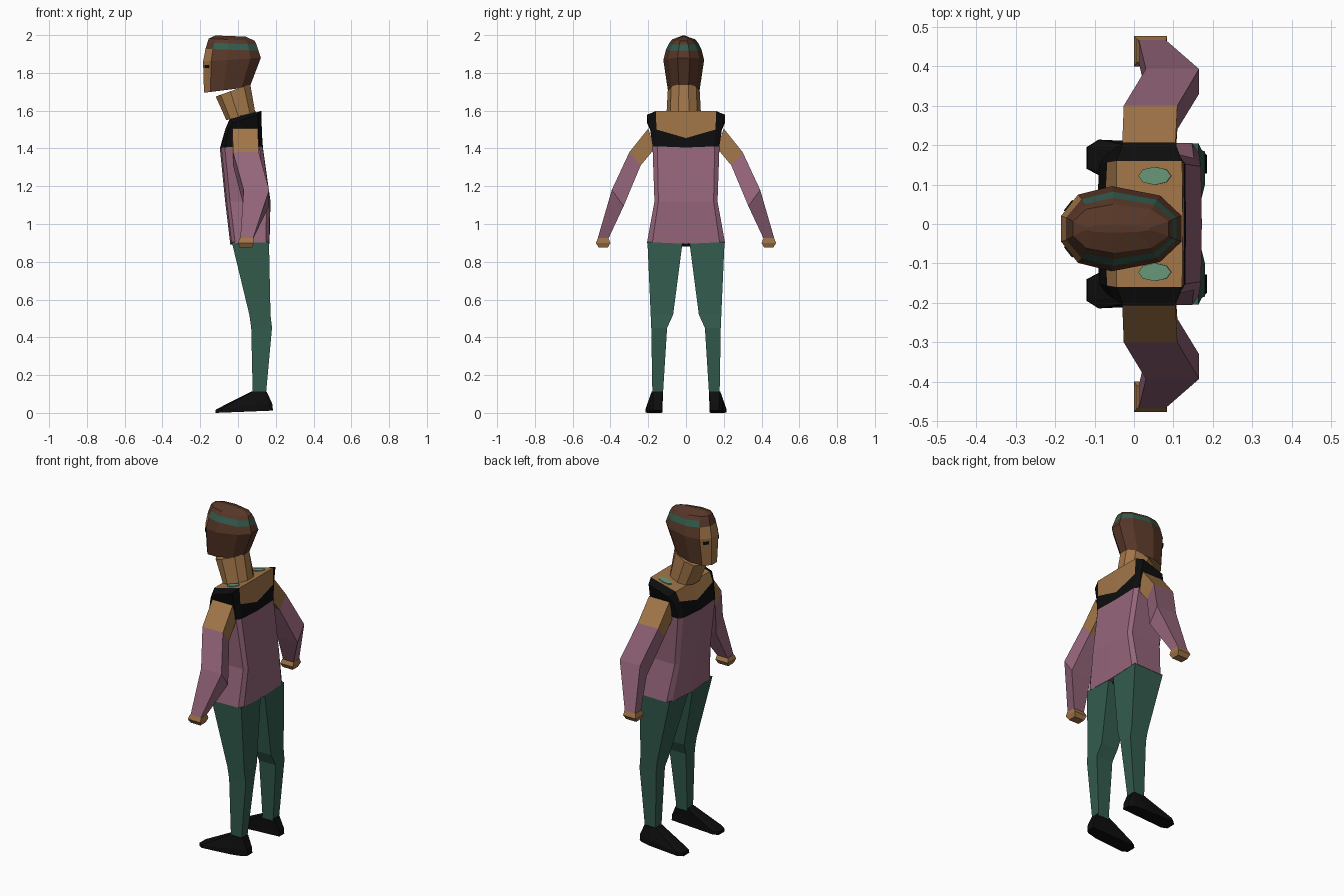
import bpy, bmesh, math
from mathutils import Matrix, Vector

if "Cube" in bpy.data.objects:
    bpy.data.objects.remove(bpy.data.objects["Cube"])


def mat(name, rgb):
    m = bpy.data.materials.new(name)
    m.diffuse_color = (*rgb, 1)
    m.use_nodes = True
    m.node_tree.nodes["Principled BSDF"].inputs["Base Color"].default_value = m.diffuse_color
    return m


SKIN = mat("skin", (0.36, 0.18, 0.065))
PINK = mat("mauve cloth", (0.30, 0.13, 0.195))
GREEN = mat("green cloth", (0.033, 0.105, 0.073))
BLACK = mat("black trim", (0.004, 0.004, 0.004))
HAIR = mat("brown hair", (0.095, 0.038, 0.021))
TEAL = mat("pale teal", (0.14, 0.30, 0.19))


def finish(name, bm, mats, rule=None, mirror=False):
    bmesh.ops.recalc_face_normals(bm, faces=bm.faces)
    for f in bm.faces:
        f.normal_update()
        if rule:
            f.material_index = rule(f.calc_center_median(), f.normal)
    me = bpy.data.meshes.new(name)
    bm.to_mesh(me)
    bm.free()
    for m in mats:
        me.materials.append(m)
    ob = bpy.data.objects.new(name, me)
    bpy.context.collection.objects.link(ob)
    if mirror:
        mod = ob.modifiers.new("mirror", 'MIRROR')
        mod.use_axis = (False, True, False)
        mod.use_mirror_merge = False
    return ob


def loft(name, rings, mats, rule=None, mirror=False, strip_caps=False):
    """Skin a list of equal-length point rings and close both ends."""
    bm = bmesh.new()
    vs = [[bm.verts.new(p) for p in r] for r in rings]
    n = len(rings[0])
    for a, b in zip(vs, vs[1:]):
        for i in range(n):
            j = (i + 1) % n
            bm.faces.new((a[i], a[j], b[j], b[i]))
    for r in (vs[0], vs[-1]):
        if strip_caps:   # ring order is symmetric, so join opposite points
            for i in range(n // 2 - 1):
                q = [r[i], r[i + 1], r[n - 2 - i], r[n - 1 - i]]
                bm.faces.new(q)
        else:
            bm.faces.new(r)
    return finish(name, bm, mats, rule, mirror)


def box_ring(z, x0, x1, y0, y1):
    return [(x0, y0, z), (x1, y0, z), (x1, y1, z), (x0, y1, z)]


# Shoes
sole = [(-.12, .14), (-.12, .195), (-.09, .214), (.10, .205),
        (.165, .192), (.185, .175), (.185, .128), (-.09, .124)]
ankle = [(.07, .13), (.07, .165), (.075, .18), (.11, .182),
         (.145, .182), (.152, .175), (.152, .122), (.075, .122)]
loft("shoe", [[(x, y, 0.012 * (x + .12) / .3) for x, y in sole],
              [(x * .98, y, .018 + .03 * (x + .12) / .3) for x, y in sole],
              [(x, y, .112) for x, y in ankle]], [BLACK], mirror=True)

# Trouser legs
loft("trouser_leg", [box_ring(.10, .078, .148, .122, .178),
                     box_ring(.45, .070, .180, .100, .184),
                     box_ring(.52, .060, .172, .068, .187),
                     box_ring(.905, -.033, .164, .018, .204)],
     [GREEN], mirror=True)
loft("crotch", [box_ring(.882, .03, .13, -.02, .02),
                box_ring(.92, .02, .15, -.03, .03)], [BLACK])


# Torso: mauve top, black neckline and shoulder straps, bare upper chest
def torso_ring(xf, xb, win, wout, zf, zb, zi, zo, ridge=.008, cut=.018):
    half = [(xf - ridge, 0, zf), (xf, win, zf + zi),
            (xf + cut, wout, zf + zo), (xb - cut, wout, zb + zo),
            (xb, win, zb + zi), (xb + .002, 0, zb)]
    # start on one side so opposite points pair across the caps
    front, back = half[:3], half[3:]
    neg = lambda p: (p[0], -p[1], p[2])
    return ([neg(p) for p in front[:0:-1]] + front
            + back + [neg(p) for p in back[1::-1]])


def torso_rule(c, n):
    if c.z < 1.405:
        return 0
    return 2 if abs(c.y) < .12 and c.z > 1.49 else 1


loft("torso", [torso_ring(-.033, .165, .178, .206, .892, .895, .008, .008),
               torso_ring(-.06, .170, .146, .167, 1.12, 1.12, 0, 0),
               torso_ring(-.088, .130, .152, .177, 1.40, 1.405, .006, .006),
               torso_ring(-.068, .125, .156, .190, 1.455, 1.455, .045, .045),
               torso_ring(-.045, .122, .160, .207, 1.555, 1.598, 0, -.02, 0)],
     [PINK, BLACK, SKIN], torso_rule, strip_caps=True)


# Arms: each ring spans an outer and an inner (y, z) point
def arm_ring(x0, x1, yo, zo, yi, zi):
    return [(x0, yo, zo), (x1, yo, zo), (x1, yi, zi), (x0, yi, zi)]


shoulder = arm_ring(-.03, .105, .200, 1.505, .165, 1.40)
cuff = arm_ring(-.026, .110, .300, 1.380, .240, 1.31)
elbow = arm_ring(.030, .165, .393, 1.180, .330, 1.095)
wrist = arm_ring(.012, .080, .467, .925, .411, .922)
loft("upper_arm", [shoulder, cuff], [SKIN], mirror=True)
loft("sleeve", [cuff, elbow, wrist], [PINK], mirror=True)
loft("hand", [box_ring(.875, .008, .074, .413, .462),
              box_ring(.900, .000, .084, .400, .477),
              box_ring(.925, .008, .082, .411, .467)], [SKIN], mirror=True)

# Shoulder patches
for side in (-1, 1):
    bm = bmesh.new()
    bmesh.ops.create_cone(bm, cap_ends=True, segments=8, radius1=1,
                          radius2=1, depth=1)
    bm.transform(Matrix.Translation((.053, side * .122, 1.581))
                 @ Matrix.Rotation(-math.atan(.255), 4, 'Y')
                 @ Matrix.Diagonal((.043, .023, .007, 1)))
    finish("shoulder_patch", bm, [TEAL])

# Neck
CY = -.012
SECT = [(0, .3), (.14, .8), (.42, 1), (.82, .78), (1, .3)]


def oval(xf, xb, w, zf, zb):
    pts = [(xf + t * (xb - xf), s * w, zf + t * (zb - zf)) for t, s in SECT]
    return ([(x, y + CY, z) for x, y, z in pts]
            + [(x, CY - y, z) for x, y, z in reversed(pts)])


loft("neck", [oval(-.062, .092, .092, 1.55, 1.585),
              oval(-.118, .065, .085, 1.675, 1.74)], [SKIN])


# Head: brown hair, green headband, bare face
def head_rule(c, n):
    if n.z < -.8 or (n.x < -.55 and c.x < -.12 and c.z < 1.925):
        return 1
    return 2 if 1.922 < c.z < 1.958 and c.x > -.145 and n.z < .9 else 0


loft("head", [oval(-.180, .062, .084, 1.695, 1.725),
              oval(-.185, .121, .108, 1.860, 1.880),
              oval(-.172, .108, .094, 1.927, 1.918),
              oval(-.162, .098, .078, 1.960, 1.950),
              oval(-.155, .088, .062, 1.982, 1.970),
              oval(-.120, .040, .010, 1.998, 1.992)],
     [HAIR, SKIN, GREEN], head_rule)

# Eyes
for side in (-1, 1):
    bm = bmesh.new()
    bmesh.ops.create_cube(bm, size=1)
    bm.transform(Matrix.Translation((-.164, CY + side * .057, 1.835))
                 @ Matrix.Rotation(-side * math.radians(38), 4, 'Z')
                 @ Matrix.Diagonal((.009, .034, .016, 1)))
    finish("eye", bm, [BLACK])
